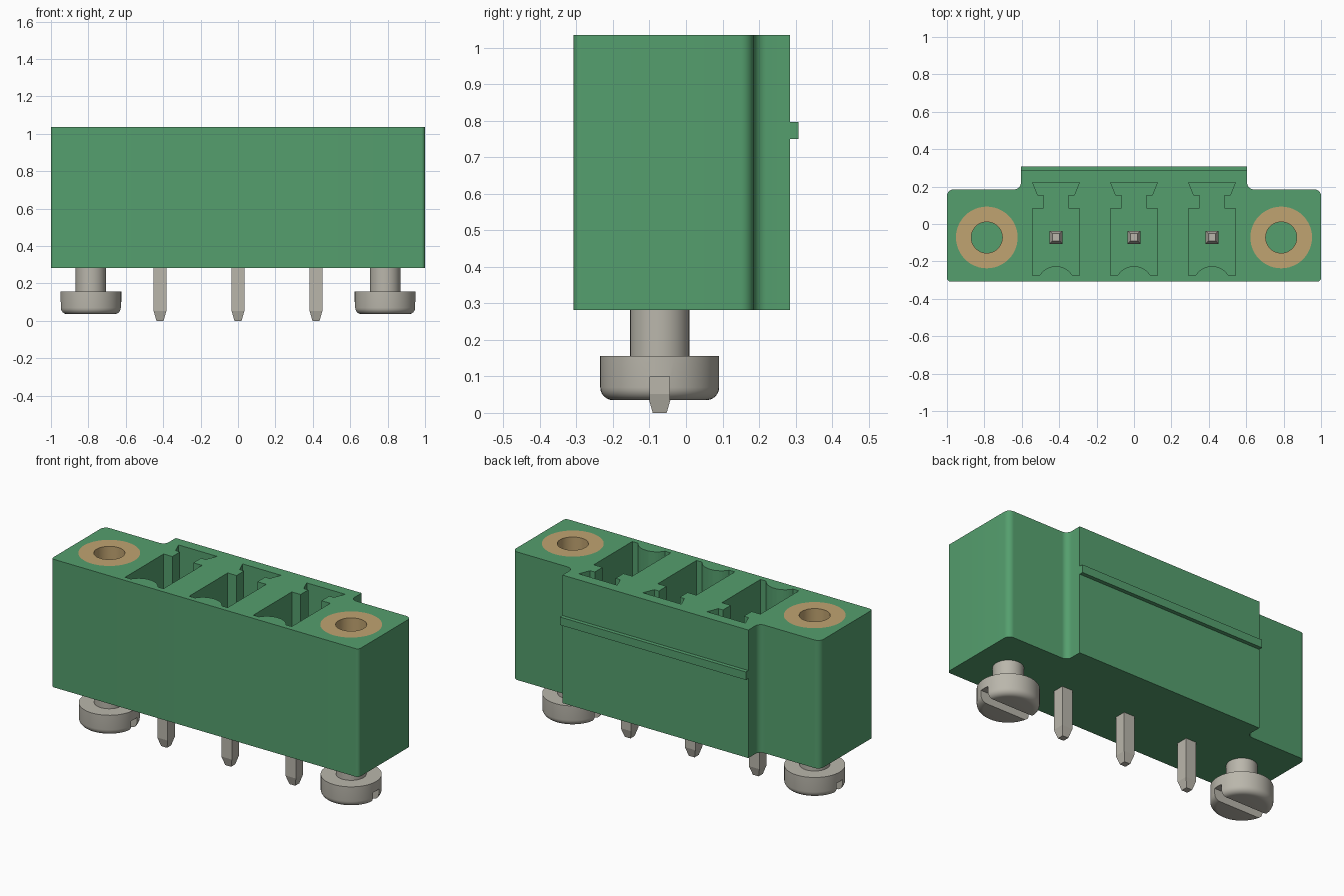
import bpy, bmesh, math

cube = bpy.data.objects.get("Cube")
if cube:
    bpy.data.objects.remove(cube, do_unlink=True)

BOTTOM, TOP = 0.282, 1.035      # housing height range
AXIS_Y = -0.072                 # line of pins and screws
PITCH, SCREW_X = 0.417, 0.787


def material(name, rgb):
    m = bpy.data.materials.new(name)
    m.use_nodes = True
    m.diffuse_color = (*rgb, 1)
    m.node_tree.nodes["Principled BSDF"].inputs["Base Color"].default_value = (*rgb, 1)
    return m


GREEN = material("green plastic", (0.09, 0.345, 0.155))
BRASS = material("brass", (0.53, 0.37, 0.165))
STEEL = material("tinned metal", (0.49, 0.47, 0.41))


def finish(bm, name, mat, smooth=True):
    bmesh.ops.recalc_face_normals(bm, faces=bm.faces)
    me = bpy.data.meshes.new(name)
    bm.to_mesh(me)
    bm.free()
    ob = bpy.data.objects.new(name, me)
    bpy.context.collection.objects.link(ob)
    me.materials.append(mat)
    if smooth:
        smooth_shade(ob)
    return ob


def smooth_shade(ob):
    bpy.ops.object.select_all(action='DESELECT')
    ob.select_set(True)
    bpy.context.view_layer.objects.active = ob
    bpy.ops.object.shade_smooth_by_angle(angle=math.radians(35))


def prism(bm, pts, z0, z1):
    face = bm.faces.new([bm.verts.new((x, y, z0)) for x, y in pts])
    out = bmesh.ops.extrude_face_region(bm, geom=[face])
    for v in out["geom"]:
        if isinstance(v, bmesh.types.BMVert):
            v.co.z = z1


def arc(cx, cy, r, a0, a1, n=8):
    angles = [math.radians(a0 + (a1 - a0) * i / n) for i in range(n + 1)]
    return [(cx + r * math.cos(a), cy + r * math.sin(a)) for a in angles]


def mirrored(half):
    return half + [(-x, y) for x, y in reversed(half)]


def lathe(bm, profile, x, y, closed=False, n=48):
    rings = [[bm.verts.new((x + r * math.cos(2 * math.pi * i / n),
                            y + r * math.sin(2 * math.pi * i / n), z)) for i in range(n)]
             for r, z in profile]
    pairs = list(zip(rings, rings[1:]))
    if closed:
        pairs.append((rings[-1], rings[0]))
    else:
        bm.faces.new(rings[0])
        bm.faces.new(rings[-1])
    for a, b in pairs:
        for i in range(n):
            j = (i + 1) % n
            bm.faces.new((a[i], a[j], b[j], b[i]))


def cut(ob, cutter):
    cutter.hide_render = True
    mod = ob.modifiers.new("cut", 'BOOLEAN')
    mod.operation, mod.solver, mod.object = 'DIFFERENCE', 'EXACT', cutter
    bpy.ops.object.select_all(action='DESELECT')
    ob.select_set(True)
    bpy.context.view_layer.objects.active = ob
    bpy.ops.object.modifier_apply(modifier=mod.name)
    bpy.data.objects.remove(cutter, do_unlink=True)
    smooth_shade(ob)


# Housing: rounded outline with raised back section and screw ears
outline = (arc(0.98, -0.288, 0.02, -90, 0) + arc(0.965, 0.15, 0.035, 0, 90)
           + arc(0.64, 0.22, 0.035, 270, 180) + [(0.605, 0.285)])
bm = bmesh.new()
prism(bm, mirrored(outline), BOTTOM, TOP)
housing = finish(bm, "housing", GREEN)

# Contact pockets with a keyed slot behind and a rounded bump in front
POCKET_FLOOR = 0.42
bump = arc(0, -0.328, 0.1025, 90, 31, 8)
pocket = mirrored(bump[1:] + [(0.125, -0.275), (0.125, 0.083), (0.068, 0.083),
                              (0.068, 0.155), (0.098, 0.155), (0.125, 0.222)])
bm = bmesh.new()
for i in (-1, 0, 1):
    prism(bm, [(x + i * PITCH, y) for x, y in pocket], POCKET_FLOOR, TOP + 0.1)
# Seats for the threaded inserts
SEAT = 0.42
for s in (-1, 1):
    lathe(bm, [(0.165, SEAT), (0.165, TOP + 0.1)], s * SCREW_X, AXIS_Y)
cut(housing, finish(bm, "pocket_cutter", GREEN, False))

# Latch rib along the back
bm = bmesh.new()
prism(bm, [(-0.605, 0.28), (0.605, 0.28), (0.605, 0.308), (-0.605, 0.308)], 0.75, 0.797)
finish(bm, "latch_rib", GREEN, False)

# Contact pins with tapered ends
pin_profile = [(0.019, 0), (0.034, 0.052), (0.034, 0.87), (0.02, 0.91)]
for label, i in (("right", -1), ("middle", 0), ("left", 1)):
    bm = bmesh.new()
    rings = [[bm.verts.new((i * PITCH + sx * h, AXIS_Y + sy * h, z))
              for sx, sy in ((-1, -1), (1, -1), (1, 1), (-1, 1))] for h, z in pin_profile]
    bm.faces.new(rings[0])
    bm.faces.new(rings[-1])
    for a, b in zip(rings, rings[1:]):
        for k in range(4):
            j = (k + 1) % 4
            bm.faces.new((a[k], a[j], b[j], b[k]))
    finish(bm, label + "_pin", STEEL, False)

for label, s in (("right", -1), ("left", 1)):
    x = s * SCREW_X
    # Threaded insert, flush with the top
    bm = bmesh.new()
    lathe(bm, [(0.083, SEAT), (0.165, SEAT), (0.165, TOP), (0.083, TOP)], x, AXIS_Y, closed=True)
    finish(bm, label + "_insert", BRASS)

    # Screw: rounded head below and shaft entering the housing
    bm = bmesh.new()
    lathe(bm, arc(0.128, 0.07, 0.035, -90, 0, 6)
          + [(0.163, 0.156), (0.081, 0.156), (0.081, BOTTOM + 0.02)], x, AXIS_Y)
    screw = finish(bm, label + "_screw", STEEL)

    # Driver slot across the head
    bm = bmesh.new()
    prism(bm, [(x - 0.2, AXIS_Y - 0.027), (x + 0.2, AXIS_Y - 0.027),
               (x + 0.2, AXIS_Y + 0.027), (x - 0.2, AXIS_Y + 0.027)], -0.05, 0.1)
    cut(screw, finish(bm, "slot_cutter", STEEL, False))
